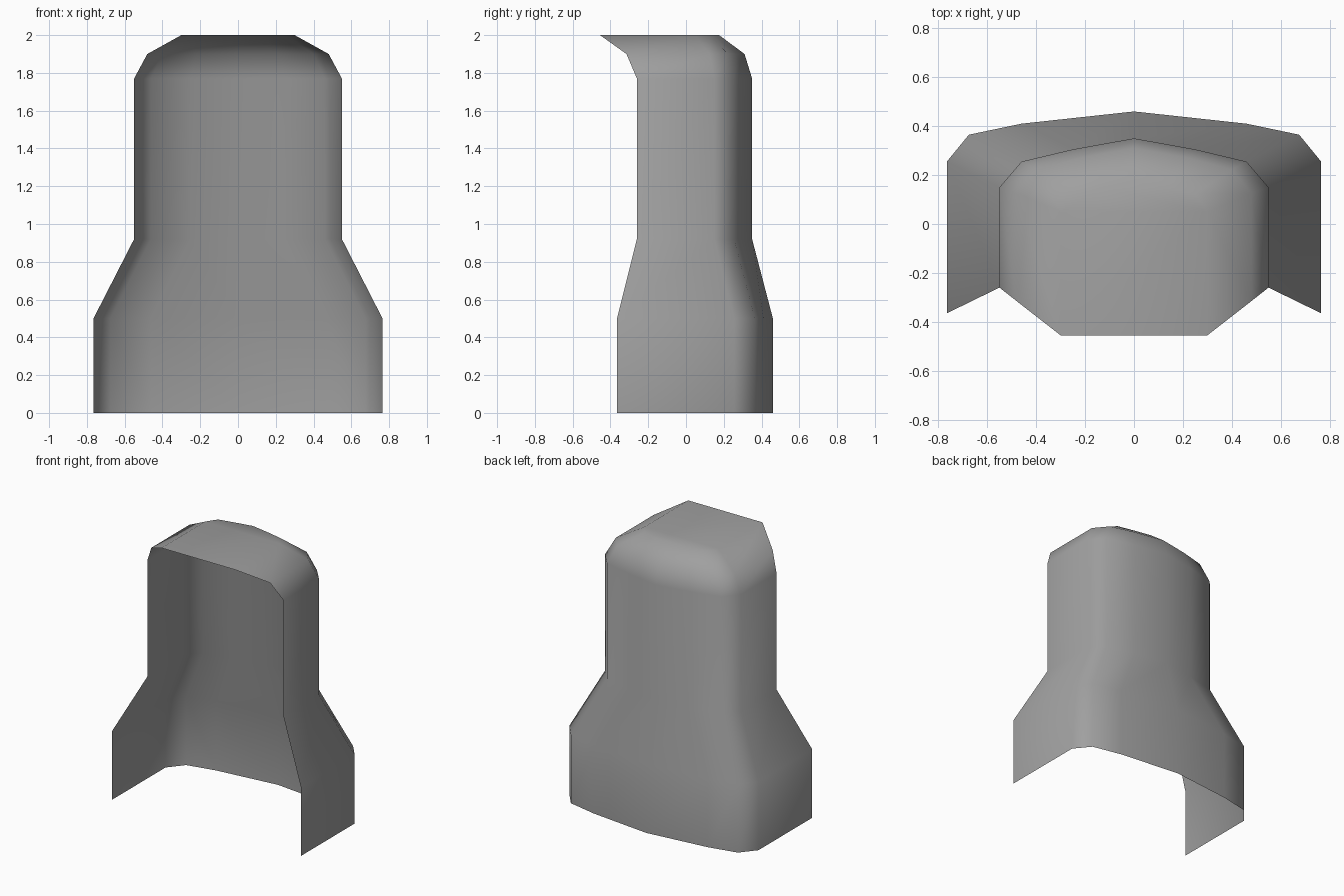
import bpy
import bmesh

cube = bpy.data.objects.get("Cube")
if cube:
    bpy.data.objects.remove(cube, do_unlink=True)

# Half sections from the front edge round to the back centre line
lower = [(0.765, -0.365), (0.765, 0.255), (0.675, 0.365), (0.46, 0.41), (0, 0.46)]
upper = [(0.55, -0.26), (0.55, 0.15), (0.46, 0.255), (0.25, 0.305), (0, 0.35)]
shoulder = [(0.48, -0.315), (0.48, 0.125), (0.40, 0.222), (0.22, 0.27), (0, 0.31)]
crown = [(0.30, -0.455), (0.30, 0.05), (0.25, 0.125), (0.135, 0.15), (0, 0.175)]
levels = [(0, lower), (0.5, lower), (0.92, upper), (1.77, upper),
          (1.9, shoulder), (2, crown)]


def full_section(half):
    """Mirror a half section across the centre line."""
    return half + [(-x, y) for x, y in reversed(half[:-1])]


# Open shell lofted through the sections, closed by a flat roof
bm = bmesh.new()
rings = [[bm.verts.new((x, y, z)) for x, y in full_section(half)]
         for z, half in levels]
for low, high in zip(rings, rings[1:]):
    for i in range(len(low) - 1):
        bm.faces.new((low[i], low[i + 1], high[i + 1], high[i]))
bm.faces.new(rings[-1])

mesh = bpy.data.meshes.new("hood_shell")
bm.to_mesh(mesh)
bm.free()
mesh.shade_smooth()
shell = bpy.data.objects.new("hood_shell", mesh)
bpy.context.collection.objects.link(shell)

# Single plain grey
grey = bpy.data.materials.new("plain grey")
grey.use_nodes = True
colour = (0.35, 0.35, 0.35, 1)
grey.diffuse_color = colour
grey.node_tree.nodes["Principled BSDF"].inputs["Base Color"].default_value = colour
mesh.materials.append(grey)
